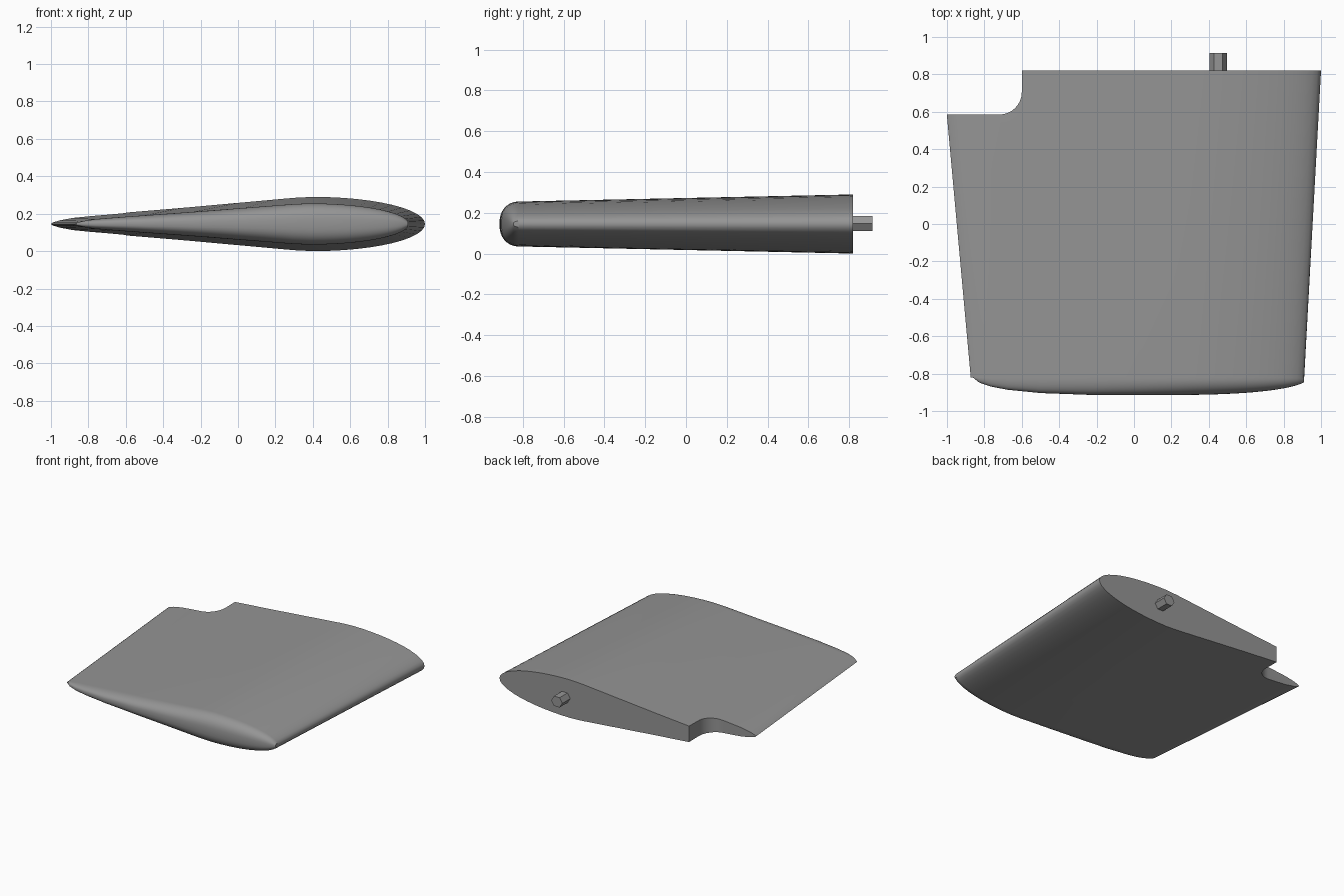
import bpy, bmesh, math

if "Cube" in bpy.data.objects:
    bpy.data.objects.remove(bpy.data.objects["Cube"])

MID = 0.145                            # height of the blade centre plane
ROOT, TIP, END = 0.82, -0.82, -0.915   # span stations along y

grey = bpy.data.materials.new("dark_grey")
grey.diffuse_color = (0.3, 0.3, 0.3, 1)
grey.use_nodes = True
grey.node_tree.nodes["Principled BSDF"].inputs["Base Color"].default_value = grey.diffuse_color


def make(name, verts, faces):
    bm = bmesh.new()
    vs = [bm.verts.new(v) for v in verts]
    for f in faces:
        bm.faces.new([vs[i] for i in f])
    bmesh.ops.remove_doubles(bm, verts=bm.verts, dist=1e-5)
    bmesh.ops.dissolve_degenerate(bm, edges=bm.edges, dist=1e-5)
    bmesh.ops.recalc_face_normals(bm, faces=bm.faces)
    mesh = bpy.data.meshes.new(name)
    bm.to_mesh(mesh)
    bm.free()
    mesh.materials.append(grey)
    ob = bpy.data.objects.new(name, mesh)
    bpy.context.collection.objects.link(ob)
    return ob


def bridge(n, rings):
    return [[r * n + i, r * n + (i + 1) % n, (r + 1) * n + (i + 1) % n, (r + 1) * n + i]
            for r in range(rings) for i in range(n)]


def prism(name, pts, lo, hi, place):
    n = len(pts)
    verts = [place(u, v, w) for w in (lo, hi) for u, v in pts]
    return make(name, verts, [list(range(n)), list(range(n, 2 * n))] + bridge(n, 1))


# Half section: elliptical nose, straight taper, blunt trailing edge
half = [(1, 0)]
for i in range(1, 13):
    a = math.pi / 2 * i / 12
    half.append((0.4 + 0.6 * math.cos(a), 0.145 * math.sin(a)))
half += [(0.3, 0.140), (0.2, 0.131), (0, 0.113), (-0.3, 0.086), (-0.6, 0.061),
         (-0.8, 0.044), (-0.9, 0.034), (-0.97, 0.021), (-1.01, 0.009), (-1.022, 0)]
section = half + [(x, -h) for x, h in half[-2:0:-1]]
n = len(section)

# Blade: root section, then rings closing the rounded tip
verts = [(x, ROOT, MID + h) for x, h in section]
rings = 10
for k in range(rings + 1):
    a = math.pi / 2 * k / rings
    squash = 0 if k == rings else math.cos(a) ** 0.75
    for x, h in section:
        u = (x - 0.011) / 1.011 if -1.022 < x < 1 else 1     # -1..1 along the chord
        reach = (END - TIP) * math.sqrt(max(0, 1 - abs(u) ** 3))
        tip_x = 0.02 + 0.893 * (x + 0.011 * 1) / 1.011 if h or abs(u) < 1 else (0.91 if x > 0 else -0.873)
        verts.append((tip_x, TIP + reach * math.sin(a), MID + h * 0.76 * squash))
blade = make("blade", verts, [list(range(n))] + bridge(n, rings + 1))

# Filleted notch at the trailing root corner
r = 0.12
outline = [(-1.3, 1.1), (-1.3, 0.585)]
for i in range(9):
    a = -math.pi / 2 + math.pi / 2 * i / 8
    outline.append((-0.6 - r + r * math.cos(a), 0.585 + r + r * math.sin(a)))
outline.append((-0.6, 1.1))
cutter = prism("notch_cutter", outline, -0.3, 0.6, lambda u, v, w: (u, v, w))
cutter.hide_render = True

cut = blade.modifiers.new("notch", 'BOOLEAN')
cut.operation = 'DIFFERENCE'
cut.solver = 'EXACT'
cut.object = cutter
bpy.context.view_layer.objects.active = blade
blade.select_set(True)
bpy.ops.object.modifier_apply(modifier="notch")
bpy.data.objects.remove(cutter)
bpy.ops.object.shade_smooth_by_angle(angle=math.radians(35))

# Hexagonal pivot pin on the root face
hexagon = [(0.45 + 0.047 * math.cos(math.pi / 3 * i),
            MID + 0.002 + 0.043 * math.sin(math.pi / 3 * i)) for i in range(6)]
prism("pivot_pin", hexagon, ROOT - 0.02, 0.915, lambda u, v, w: (u, w, v))
